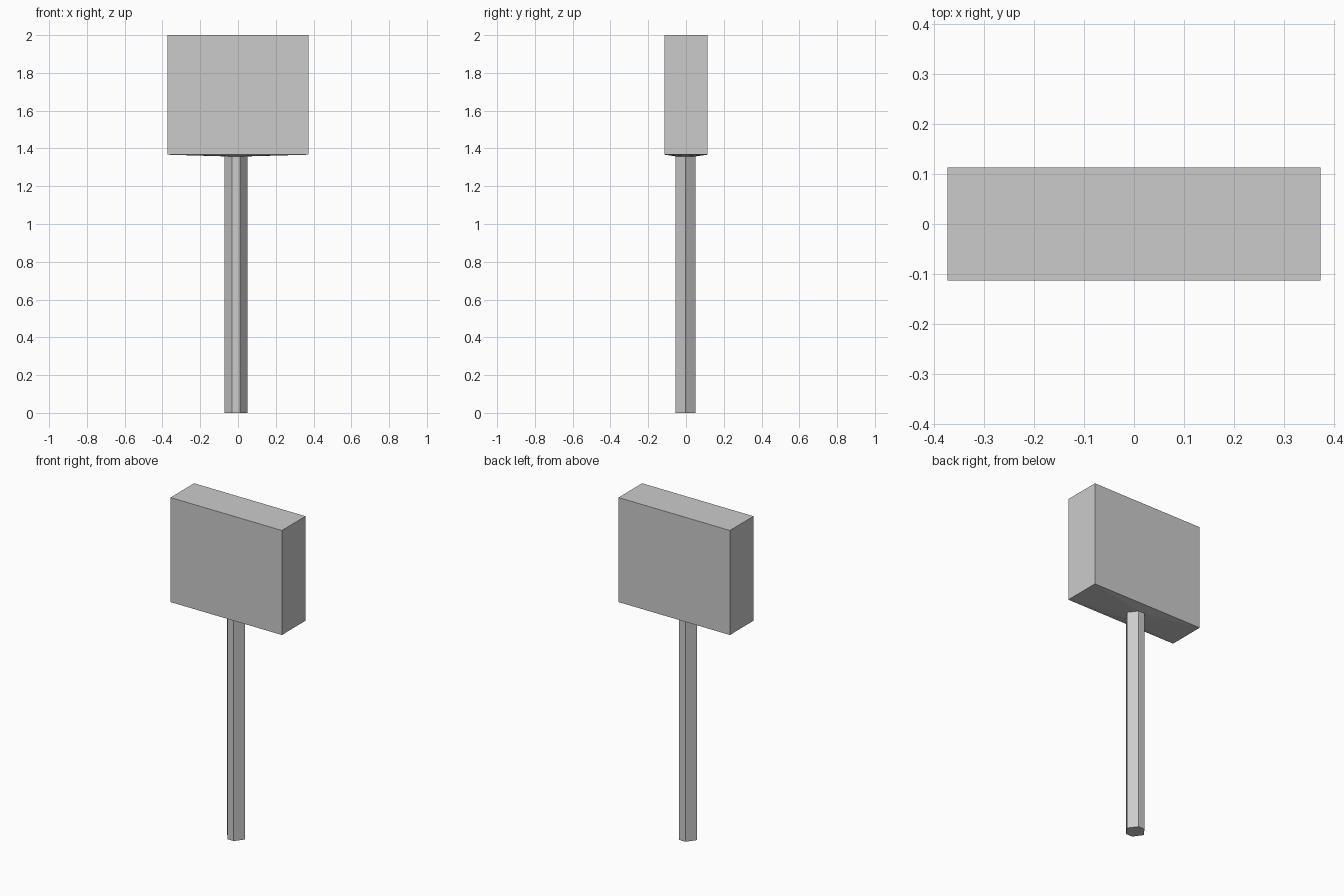
import bpy, bmesh
from math import radians

if "Cube" in bpy.data.objects:
    bpy.data.objects.remove(bpy.data.objects["Cube"])

PANEL_HALF_X, PANEL_HALF_Y = 0.373, 0.113
PANEL_BOTTOM, TOP, POST_TOP = 1.367, 2.0, 1.358

# Six-sided post outline, slightly off centre
CX, CY = -0.011, -0.002
outline = [(CX + x, CY + y) for x, y in (
    (0.06, 0), (0.021, 0.053), (-0.021, 0.053),
    (-0.06, 0), (-0.021, -0.053), (0.021, -0.053))]


def hull_part(name, points):
    """Flat-faced convex part around a set of points."""
    bm = bmesh.new()
    for p in points:
        bm.verts.new(p)
    bmesh.ops.convex_hull(bm, input=bm.verts)
    bmesh.ops.dissolve_limit(bm, angle_limit=radians(0.1),
                             verts=bm.verts, edges=bm.edges)
    bmesh.ops.recalc_face_normals(bm, faces=bm.faces)
    mesh = bpy.data.meshes.new(name)
    bm.to_mesh(mesh)
    bm.free()
    obj = bpy.data.objects.new(name, mesh)
    bpy.context.collection.objects.link(obj)
    return obj


def post_ring(z):
    return [(x, y, z) for x, y in outline]


# Panel: box whose underside slopes slightly down to the post
corners = [(sx * PANEL_HALF_X, sy * PANEL_HALF_Y, z)
           for sx in (-1, 1) for sy in (-1, 1) for z in (PANEL_BOTTOM, TOP)]
hull_part("sign_panel", corners + post_ring(POST_TOP))

# Post: straight prism standing on the ground
hull_part("post", post_ring(0) + post_ring(POST_TOP))
